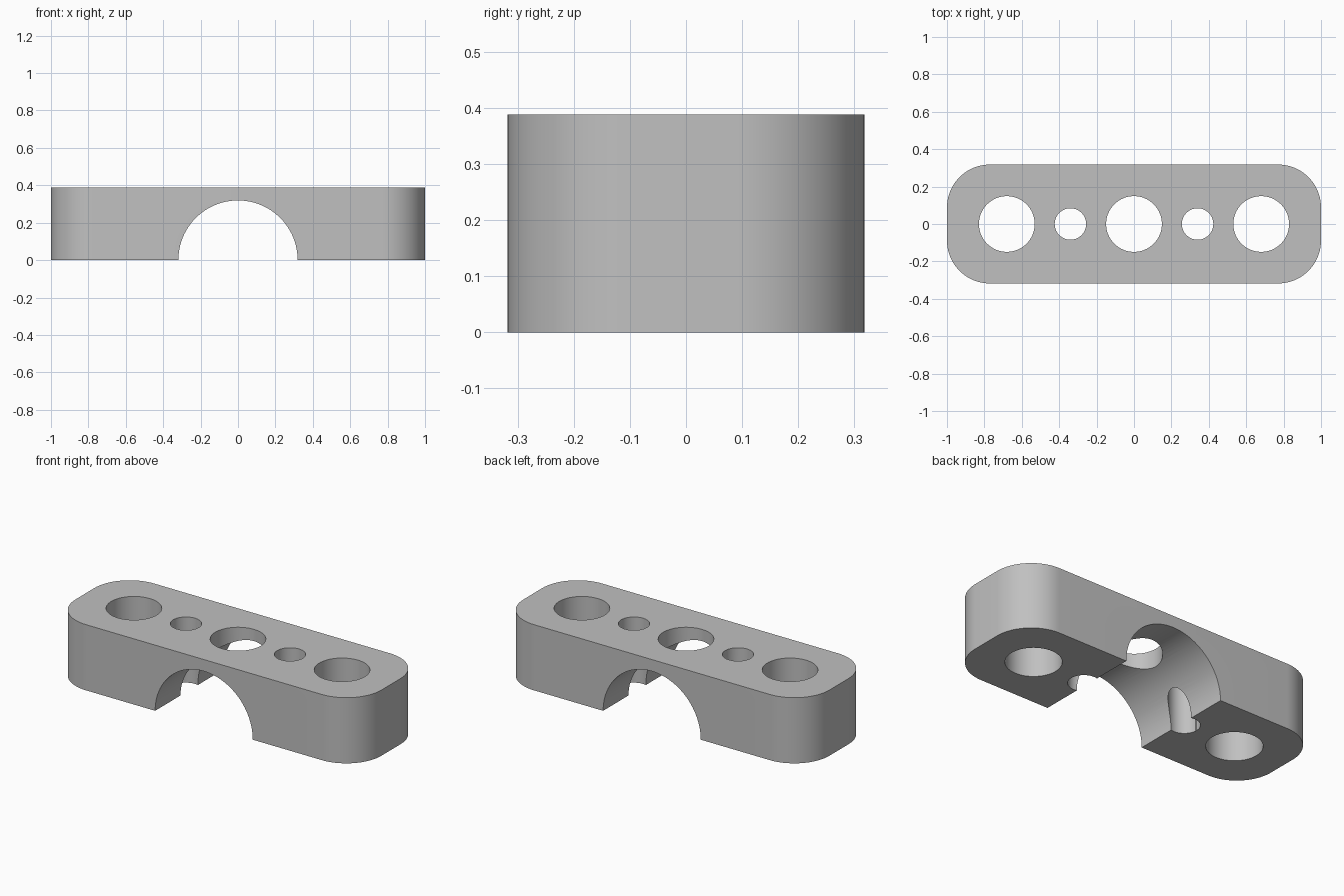
import bpy
import math
from mathutils import Matrix

cube = bpy.data.objects.get("Cube")
if cube:
    bpy.data.objects.remove(cube, do_unlink=True)

LENGTH, WIDTH, HEIGHT = 2.0, 0.636, 0.388
CORNER = 0.23
ARCH_RADIUS = 0.319

grey = bpy.data.materials.new("plain_grey")
grey.use_nodes = True
colour = (0.53, 0.53, 0.53, 1)
grey.diffuse_color = colour
grey.node_tree.nodes["Principled BSDF"].inputs["Base Color"].default_value = colour


def rounded_outline(length, width, radius, steps=20):
    """Points of a rounded rectangle, counter-clockwise."""
    points = []
    for quarter, (sx, sy) in enumerate([(1, 1), (-1, 1), (-1, -1), (1, -1)]):
        for i in range(steps + 1):
            a = math.pi / 2 * (quarter + i / steps)
            points.append((sx * (length / 2 - radius) + radius * math.cos(a),
                           sy * (width / 2 - radius) + radius * math.sin(a)))
    return points


def prism(name, outline, bottom, top):
    """Upright solid from a flat outline."""
    n = len(outline)
    verts = [(x, y, z) for z in (bottom, top) for x, y in outline]
    faces = [tuple(reversed(range(n))), tuple(range(n, 2 * n))]
    faces += [(i, (i + 1) % n, n + (i + 1) % n, n + i) for i in range(n)]
    mesh = bpy.data.meshes.new(name)
    mesh.from_pydata(verts, [], faces)
    mesh.materials.append(grey)
    obj = bpy.data.objects.new(name, mesh)
    bpy.context.collection.objects.link(obj)
    return obj


def circle(x, radius, steps=64):
    return [(x + radius * math.cos(math.tau * i / steps),
             radius * math.sin(math.tau * i / steps)) for i in range(steps)]


# Rounded bar
clamp = prism("clamp_block", rounded_outline(LENGTH, WIDTH, CORNER), 0, HEIGHT)

# Half-round channel running front to back
channel = prism("channel_cutter", circle(0, ARCH_RADIUS, 96), -WIDTH, WIDTH)
channel.data.transform(Matrix.Rotation(math.pi / 2, 4, "X"))
cutters = [channel]

# Vertical through holes: large at the ends and centre, small between
for x, radius in [(0, 0.149), (-0.68, 0.149), (0.68, 0.149), (-0.34, 0.084), (0.34, 0.084)]:
    cutters.append(prism("hole_cutter", circle(x, radius), -HEIGHT, 2 * HEIGHT))

bpy.ops.object.select_all(action="DESELECT")
bpy.context.view_layer.objects.active = clamp
clamp.select_set(True)
for cutter in cutters:
    cutter.hide_render = True
    cut = clamp.modifiers.new("cut", "BOOLEAN")
    cut.operation = "DIFFERENCE"
    cut.solver = "EXACT"
    cut.object = cutter
    bpy.ops.object.modifier_apply(modifier=cut.name)
    bpy.data.objects.remove(cutter, do_unlink=True)

bpy.ops.object.shade_smooth_by_angle(angle=math.radians(30))
